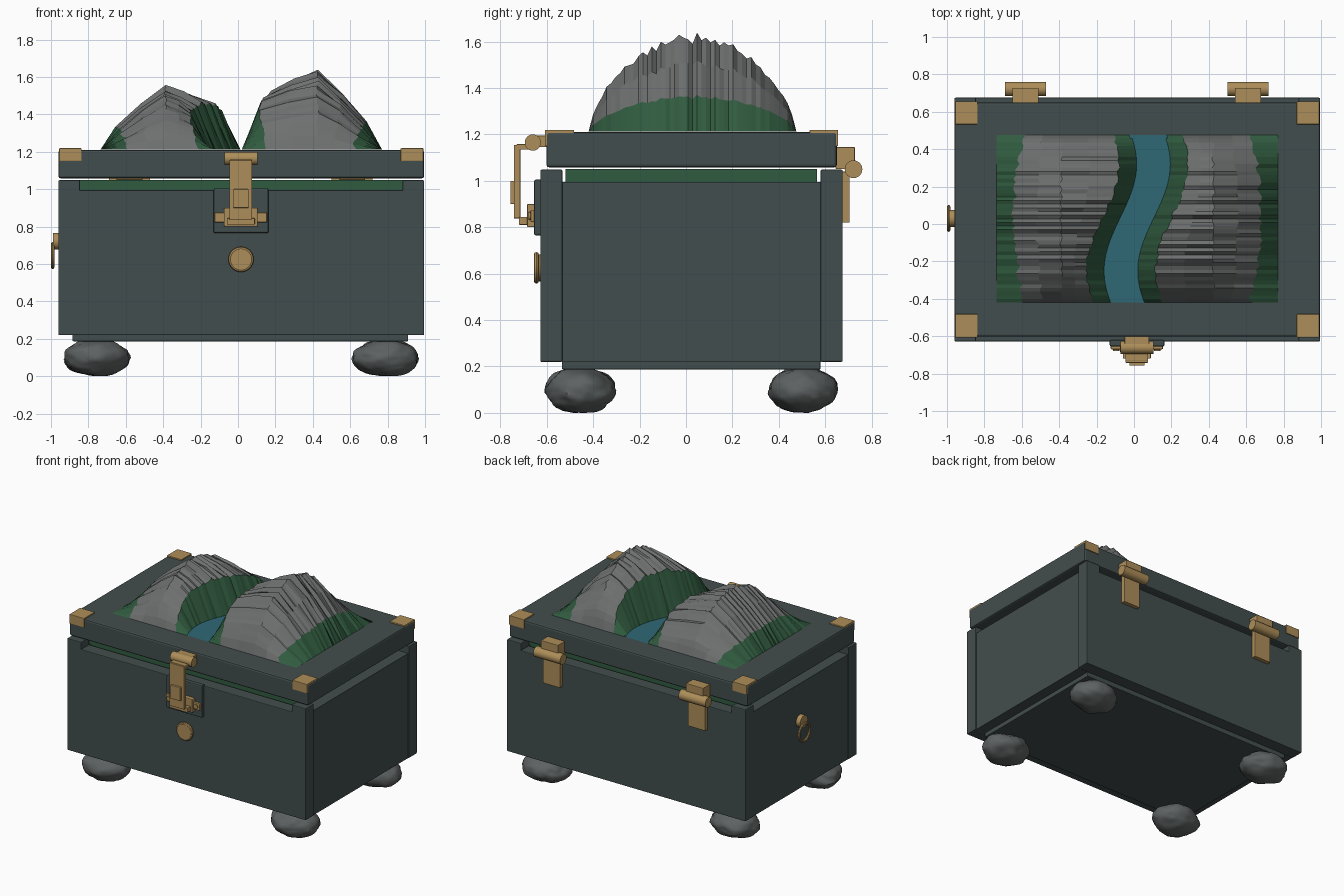
import bpy, bmesh, math, random
from mathutils import Vector, noise

random.seed(4)
if "Cube" in bpy.data.objects:
    bpy.data.objects.remove(bpy.data.objects["Cube"], do_unlink=True)


def material(name, rgb):
    m = bpy.data.materials.new(name)
    m.use_nodes = True
    color = (*rgb, 1)
    m.diffuse_color = color
    node = m.node_tree.nodes["Principled BSDF"]
    node.inputs["Base Color"].default_value = color
    node.inputs["Roughness"].default_value = 0.7
    return m


SLATE = material("dark slate", (0.055, 0.075, 0.075))
BRASS = material("brass", (0.42, 0.27, 0.1))
GREEN = material("forest green", (0.03, 0.105, 0.05))
WATER = material("river blue", (0.028, 0.14, 0.18))
ROCK = material("rock grey", (0.155, 0.16, 0.16))
STONE = material("foot stone", (0.11, 0.12, 0.12))


def finish(name, bm, mats, smooth=False):
    mesh = bpy.data.meshes.new(name)
    bm.to_mesh(mesh)
    bm.free()
    for m in mats:
        mesh.materials.append(m)
    ob = bpy.data.objects.new(name, mesh)
    bpy.context.collection.objects.link(ob)
    if smooth:
        bpy.ops.object.select_all(action="DESELECT")
        ob.select_set(True)
        bpy.context.view_layer.objects.active = ob
        bpy.ops.object.shade_smooth_by_angle(angle=math.radians(35))
    return ob


def box(name, x, y, z, mat, bevel=0.0):
    """Box from (low, high) ranges on each axis."""
    bm = bmesh.new()
    bmesh.ops.create_cube(bm, size=1)
    for v in bm.verts:
        v.co = [(a + b) / 2 + c * (b - a) for (a, b), c in zip((x, y, z), v.co)]
    ob = finish(name, bm, [mat])
    if bevel:
        mod = ob.modifiers.new("bevel", "BEVEL")
        mod.width = bevel
        mod.segments = 2
    return ob


def rod(name, center, radius, length, axis, mat, sides=24):
    """Cylinder lying along x or y."""
    bm = bmesh.new()
    bmesh.ops.create_cone(bm, cap_ends=True, segments=sides, radius1=radius,
                          radius2=radius, depth=length)
    ob = finish(name, bm, [mat], smooth=True)
    ob.location = center
    ob.rotation_euler = (0, math.pi / 2, 0) if axis == "x" else (math.pi / 2, 0, 0)
    return ob


def ring(name, center, major, minor, rotation, mat):
    bpy.ops.mesh.primitive_torus_add(location=center, rotation=rotation, major_radius=major,
                                     minor_radius=minor, major_segments=28, minor_segments=8)
    ob = bpy.context.object
    ob.name = name
    ob.data.materials.append(mat)
    bpy.ops.object.shade_smooth_by_angle()
    return ob


CX, CY = 0.017, 0.025
LEFT, RIGHT = -0.96, 0.995

# Chest body: front and back panels, side panels, floor and lining
box("front_panel", (LEFT, RIGHT), (-0.628, -0.533), (0.22, 0.995), SLATE, 0.005)
box("back_panel", (LEFT, RIGHT), (0.58, 0.675), (0.22, 0.995), SLATE, 0.005)
box("left_panel", (0.88, RIGHT - 0.006), (-0.535, 0.582), (0.22, 0.995), SLATE)
box("right_panel", (LEFT + 0.006, -0.845), (-0.535, 0.582), (0.22, 0.995), SLATE)
box("floor", (-0.885, 0.91), (-0.535, 0.58), (0.187, 0.24), SLATE, 0.005)
box("lining", (-0.87, 0.905), (-0.52, 0.565), (0.9, 1.05), GREEN)
for x in ((LEFT, -0.845), (0.88, RIGHT)):
    for y in ((-0.628, -0.533), (0.58, 0.675)):
        box("corner_block", x, y, (0.985, 1.048), SLATE, 0.005)

# Lid with brass corners
box("lid", (LEFT, RIGHT), (-0.602, 0.65), (1.058, 1.21), SLATE, 0.012)
for x in ((LEFT + 0.004, -0.837), (0.87, RIGHT - 0.004)):
    for y in ((-0.608, -0.482), (0.533, 0.656)):
        box("lid_corner", x, y, (1.15, 1.219), BRASS, 0.003)

# Stone feet
for x in (-0.757, 0.79):
    for y in (-0.455, 0.505):
        bm = bmesh.new()
        bmesh.ops.create_icosphere(bm, subdivisions=4, radius=1)
        offset = Vector((x, y, 0)) * 9
        for v in bm.verts:
            bump = 1 + 0.11 * noise.noise(v.co * 1.6 + offset) + 0.05 * noise.noise(v.co * 4 + offset)
            v.co *= bump
            v.co = (v.co.x * 0.175, v.co.y * 0.147, v.co.z * 0.097)
        low = min(v.co.z for v in bm.verts)
        foot = finish("stone_foot", bm, [STONE], smooth=True)
        foot.location = (x, y, -low)

# Landscape: river strip between two ridged mountains
MID_Y, HALF_Y, ROWS = 0.028, 0.448, 46
BASE = 1.212
row_ys = [MID_Y + HALF_Y * (2 * i / ROWS - 1) for i in range(ROWS + 1)]


def river_x(y):
    return 0.017 + 0.087 * math.sin(2 * math.pi * (y - 0.035) / 1.14)


def strip(bm, rows, rule):
    """Bridge neighbouring rows of points; rule picks each column's material."""
    verts = [[bm.verts.new(p) for p in row] for row in rows]
    for a, b in zip(verts, verts[1:]):
        for c in range(len(a) - 1):
            bm.faces.new((a[c], a[c + 1], b[c + 1], b[c])).material_index = rule(c)
    bmesh.ops.recalc_face_normals(bm, faces=bm.faces)
    if sum(f.normal.z for f in bm.faces) < 0:
        bmesh.ops.reverse_faces(bm, faces=bm.faces)


bm = bmesh.new()
strip(bm, [[(river_x(y) + d, y, BASE) for d in (-0.1, 0.1)] for y in row_ys], lambda c: 0)
finish("river", bm, [WATER])


def mountain(name, side, outer, ridge, height):
    rows = []
    for i, y in enumerate(row_ys):
        u = (y - MID_Y) / HALF_Y
        dome = max(0.0, 1 - u * u) ** 0.68 * height
        dome *= 1 + random.uniform(-0.035, 0.02) + (0.03 if i % 4 == 0 else -0.015)
        edge = river_x(y) + side * 0.09
        bank = edge + side * 0.095
        green = outer - side * (0.09 + 0.06 * u * u + random.uniform(-0.01, 0.01))
        section = ((edge, 0), (bank, 0.74), ((bank + ridge) / 2, 0.9), (ridge, 1),
                   ((ridge + green) / 2, 0.72), (green, 0.37), (outer, 0))
        row = []
        for x, h in section:
            wobble = random.uniform(-0.008, 0.008) if h else 0
            row.append((x + wobble, y, BASE + dome * h * (1 + wobble * 3)))
        rows.append(row)
    bm = bmesh.new()
    strip(bm, rows, lambda c: 1 if c in (0, 5) else 0)
    finish(name, bm, [ROCK, GREEN])


mountain("left_mountain", 1, 0.77, 0.425, 0.405)
mountain("right_mountain", -1, -0.735, -0.39, 0.332)

# Front latch: backing plate, keeper, hinged hasp
box("latch_plate", (-0.13, 0.163), (-0.655, -0.62), (0.765, 1.005), SLATE, 0.008)
box("latch_keeper", (-0.075, 0.105), (-0.685, -0.65), (0.8, 0.9), BRASS, 0.005)
box("keeper_flange", (-0.125, 0.155), (-0.67, -0.65), (0.822, 0.875), BRASS, 0.005)
for x in (-0.095, 0.125):
    rod("keeper_screw", (x, -0.672, 0.848), 0.017, 0.012, "y", BRASS, 16)
box("hasp_strap", (-0.045, 0.076), (-0.742, -0.714), (0.838, 1.155), BRASS, 0.003)
box("hasp_arm", (-0.045, 0.076), (-0.73, -0.66), (1.135, 1.158), BRASS, 0.003)
box("hasp_button", (-0.025, 0.057), (-0.757, -0.735), (0.9, 1.0), BRASS, 0.004)
box("hasp_catch", (-0.06, 0.09), (-0.72, -0.68), (0.81, 0.845), BRASS, 0.004)
rod("hasp_barrel", (0.016, -0.66, 1.165), 0.035, 0.175, "x", BRASS)
box("hasp_mount", (-0.05, 0.08), (-0.66, -0.595), (1.145, 1.195), BRASS, 0.003)

# Round lock boss below the latch
rod("lock_boss", (0.016, -0.64, 0.625), 0.058, 0.03, "y", BRASS)
ring("lock_rim", (0.016, -0.645, 0.625), 0.057, 0.011, (math.pi / 2, 0, 0), BRASS)

# Back hinges
for x in (-0.58, 0.61):
    rod("hinge_barrel", (x, 0.722, 1.05), 0.038, 0.22, "x", BRASS)
    box("hinge_upper_leaf", (x - 0.07, x + 0.07), (0.645, 0.728), (1.05, 1.145), BRASS, 0.003)
    box("hinge_lower_leaf", (x - 0.07, x + 0.07), (0.672, 0.705), (0.82, 1.04), BRASS, 0.003)

# Pull ring on the right side
rod("pull_mount", (-0.97, 0.03, 0.722), 0.045, 0.036, "x", BRASS)
ring("pull_ring", (-0.991, 0.03, 0.645), 0.063, 0.009, (0, math.pi / 2, 0), BRASS)
